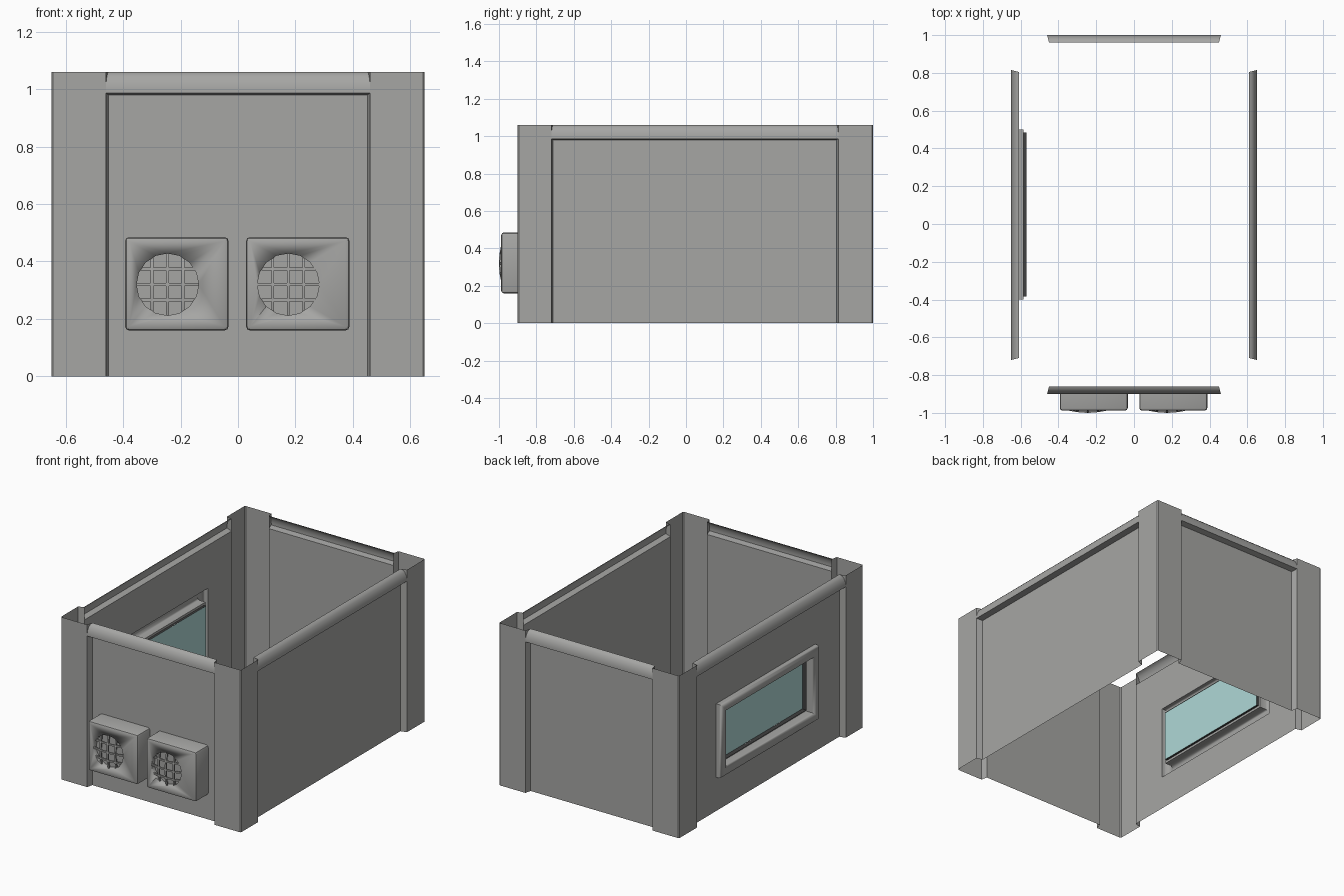
import bpy, bmesh, math
from mathutils import Vector

cube = bpy.data.objects.get("Cube")
if cube:
    bpy.data.objects.remove(cube, do_unlink=True)


def material(name, rgb):
    m = bpy.data.materials.new(name)
    m.use_nodes = True
    m.diffuse_color = (*rgb, 1)
    m.node_tree.nodes["Principled BSDF"].inputs["Base Color"].default_value = (*rgb, 1)
    return m


GREY = material("wall grey", (0.38, 0.38, 0.37))
DARK = material("gasket dark", (0.05, 0.05, 0.05))
GLASS = material("window glass", (0.43, 0.69, 0.68))

CENTRE = Vector((0, 0.05, 0.5))
TOP, LINTEL, RECESS, FLARE = 1.06, 0.98, 0.04, 0.01


def finish(name, bm, mat, outward=False, angle=40):
    """Turn a bmesh into a smooth-by-angle object."""
    bmesh.ops.recalc_face_normals(bm, faces=bm.faces)
    if outward:
        facing = sum(f.normal.dot(f.calc_center_median() - CENTRE) * f.calc_area() for f in bm.faces)
        if facing < 0:
            bmesh.ops.reverse_faces(bm, faces=bm.faces)
    me = bpy.data.meshes.new(name)
    bm.to_mesh(me)
    bm.free()
    me.materials.append(mat)
    ob = bpy.data.objects.new(name, me)
    bpy.context.collection.objects.link(ob)
    bpy.ops.object.select_all(action="DESELECT")
    ob.select_set(True)
    bpy.context.view_layer.objects.active = ob
    bpy.ops.object.shade_smooth_by_angle(angle=math.radians(angle))
    return ob


def sheet(name, rows, mat, closed=False):
    """Bridge equal-length rows of points into a surface."""
    bm = bmesh.new()
    rows = [[bm.verts.new(p) for p in row] for row in rows]
    n = len(rows[0])
    for a, b in zip(rows, rows[1:]):
        for i in range(n if closed else n - 1):
            j = (i + 1) % n
            bm.faces.new((a[i], a[j], b[j], b[i]))
    return finish(name, bm, mat, True)


def placer(axis, sign, offset):
    """Map (along wall, outward depth, height) to space."""
    def place(u, d, z):
        w = sign * (offset + d)
        return (w, u, z) if axis == "x" else (u, w, z)
    return place


def rect(place, lo, hi, bottom, top, d):
    return [place(u, d, z) for u, z in ((lo, bottom), (hi, bottom), (hi, top), (lo, top))]


# Walls: recessed panel below a rounded top rail
RAIL = [(-RECESS, LINTEL), (0, LINTEL + 0.006), (0, 1.0), (-0.004, 1.022),
        (-0.014, 1.043), (-0.026, 1.055), (-RECESS, TOP)]
WALLS = {
    "front": (placer("y", -1, 0.9), -0.46, 0.46),
    "back": (placer("y", 1, 1.0), -0.46, 0.46),
    "left": (placer("x", 1, 0.65), -0.72, 0.815),
    "right": (placer("x", -1, 0.65), -0.72, 0.815),
}
WIN = (-0.46, 0.56, 0.22, 0.70)  # window surround: y range, z range


def inset_rect(place, inset, d):
    y0, y1, z0, z1 = WIN
    return rect(place, y0 + inset, y1 - inset, z0 + inset, z1 - inset, d)


for side, (place, lo, hi) in WALLS.items():
    rail = []
    for d, z in RAIL:
        f = -d / RECESS * FLARE
        rail.append([place(lo + f, d, z), place(hi - f, d, z)])
    sheet(side + "_top_rail", rail, GREY)
    border = rect(place, lo + FLARE, hi - FLARE, 0, LINTEL, -RECESS)
    if side == "right":
        hole = inset_rect(place, 0, -RECESS)
        sheet(side + "_panel", [border, hole], GREY, True)
    else:
        sheet(side + "_panel", [border[:2], [border[3], border[2]]], GREY)

# Window: hollow rounded surround, dark gasket, glass
place = WALLS["right"][0]
SURROUND = [(0, -0.04), (0, -0.018), (0.006, -0.006), (0.018, 0), (0.042, 0),
            (0.054, -0.006), (0.06, -0.018), (0.06, -0.065), (0.075, -0.065)]
sheet("window_surround", [inset_rect(place, i, d) for i, d in SURROUND], GREY, True)
sheet("window_gasket", [inset_rect(place, 0.075, d) for d in (-0.05, -0.08)], DARK, True)
pane = inset_rect(place, 0.076, -0.079)
sheet("window_glass", [pane[:2], [pane[3], pane[2]]], GLASS)

# Corner posts: L-shaped sheets with short returns to the panels
for end, sy, outer, edge in (("front", -1, 0.9, 0.72), ("back", 1, 1.0, 0.815)):
    for side, sx in (("left", 1), ("right", -1)):
        c = 0.006
        plan = [(0.46 - FLARE, outer - RECESS), (0.46, outer), (0.65 - c, outer),
                (0.65, outer - c), (0.65, edge), (0.65 - RECESS, edge - FLARE)]
        sheet(f"{end}_{side}_post",
              [[(sx * x, sy * y, z) for x, y in plan] for z in (0, TOP)], GREY)


# Ventilation units: bevelled boxes with a round grille
def box(name, lo, hi, mat, bevel=0.0):
    bm = bmesh.new()
    bmesh.ops.create_cube(bm, size=1)
    for v in bm.verts:
        v.co = [a + (b - a) * (t + 0.5) for a, b, t in zip(lo, hi, v.co)]
    if bevel:
        front = [e for e in bm.edges if any(v.co.y < lo[1] + 0.001 for v in e.verts)]
        bmesh.ops.bevel(bm, geom=front, offset=bevel, segments=2, profile=0.5, affect="EDGES")
    return finish(name, bm, mat)


def cut(ob, cutter):
    mod = ob.modifiers.new("opening", "BOOLEAN")
    mod.operation, mod.solver, mod.object = "DIFFERENCE", "EXACT", cutter
    bpy.context.view_layer.objects.active = ob
    bpy.ops.object.modifier_apply(modifier=mod.name)
    bpy.data.objects.remove(cutter, do_unlink=True)


RADIUS, GZ, FACE, SPACING, HALF = 0.108, 0.32, -0.988, 0.054, 0.005


def grille(name, cx):
    """Crossed bars, gently bowed outwards."""
    bm = bmesh.new()
    steps = 6
    for k in (-1, 0, 1):
        off = k * SPACING
        reach = math.sqrt(RADIUS ** 2 - off ** 2)
        for upright in (False, True):
            rings = []
            for s in range(steps + 1):
                t = reach * (2 * s / steps - 1)
                y = -1.0 + 0.014 * (t * t + off * off) / RADIUS ** 2
                ring = []
                for w, dy in ((-HALF, 0), (HALF, 0), (HALF, 0.01), (-HALF, 0.01)):
                    a, b = (off + w, t) if upright else (t, off + w)
                    ring.append(bm.verts.new((cx + a, y + dy, GZ + b)))
                rings.append(ring)
            for p, q in zip(rings, rings[1:]):
                for i in range(4):
                    j = (i + 1) % 4
                    bm.faces.new((p[i], p[j], q[j], q[i]))
            bm.faces.new(rings[0])
            bm.faces.new(rings[-1])
    return finish(name, bm, GREY)


for side, x0, x1, cx in (("right", -0.393, -0.033, -0.245), ("left", 0.028, 0.388, 0.175)):
    unit = box(side + "_vent_unit", (x0, FACE, 0.16), (x1, -0.861, 0.485), GREY, 0.014)
    bm = bmesh.new()
    bmesh.ops.create_cone(bm, cap_ends=True, segments=16, radius1=RADIUS, radius2=RADIUS, depth=0.06)
    for v in bm.verts:
        v.co = (cx + v.co.x, FACE + v.co.z, GZ + v.co.y)
    cutter = finish("vent_cutter", bm, GREY)
    cutter.hide_render = True
    cut(unit, cutter)
    grille(side + "_vent_grille", cx)
